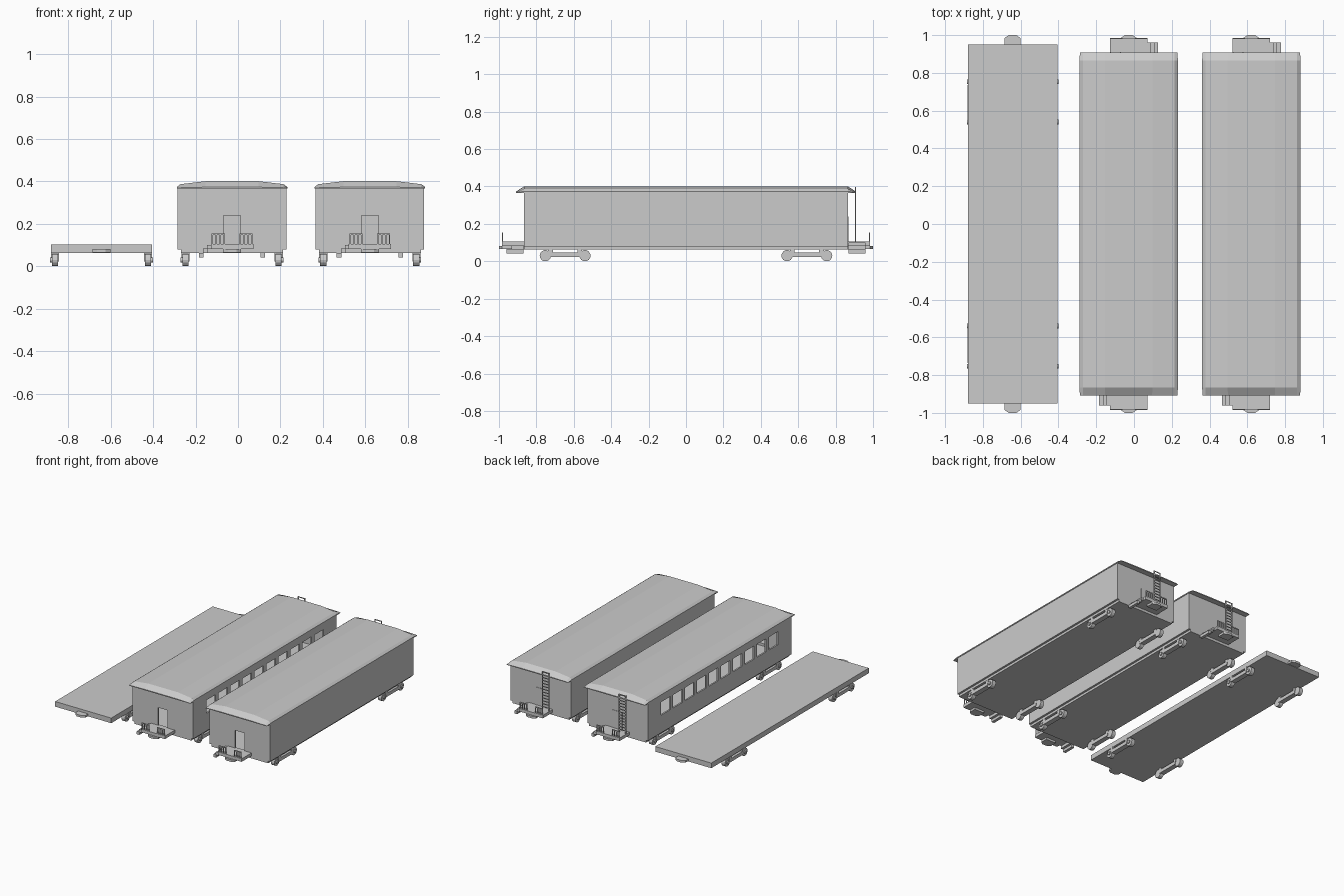
import bpy, bmesh, math
from mathutils import Matrix, Vector

if "Cube" in bpy.data.objects:
    bpy.data.objects.remove(bpy.data.objects["Cube"])


def finish(name, bm, cx):
    bmesh.ops.recalc_face_normals(bm, faces=bm.faces)
    me = bpy.data.meshes.new(name)
    bm.to_mesh(me)
    bm.free()
    ob = bpy.data.objects.new(name, me)
    ob.location.x = cx
    bpy.context.collection.objects.link(ob)
    return ob


def boxes(name, items, cx, turn=False):
    """One object from boxes (x0, x1, y0, y1, z0, z1); turn spins it half round z."""
    bm = bmesh.new()
    for x0, x1, y0, y1, z0, z1 in items:
        m = Matrix.Translation(((x0 + x1) / 2, (y0 + y1) / 2, (z0 + z1) / 2)) @ \
            Matrix.Diagonal((x1 - x0, y1 - y0, z1 - z0, 1))
        bmesh.ops.create_cube(bm, size=1, matrix=m)
    if turn:
        bm.transform(Matrix.Rotation(math.pi, 4, 'Z'))
    return finish(name, bm, cx)


def loft(name, rings, cx):
    """Skin through equal-length rings of points, capped at both ends."""
    bm = bmesh.new()
    vs = [[bm.verts.new(p) for p in r] for r in rings]
    n = len(vs[0])
    for a, b in zip(vs, vs[1:]):
        for i in range(n):
            j = (i + 1) % n
            bm.faces.new((a[i], a[j], b[j], b[i]))
    bm.faces.new(vs[0])
    bm.faces.new(vs[-1])
    return finish(name, bm, cx)


def truck(cx, side, end):
    """Wheel pair with side beam."""
    bm = bmesh.new()
    for y in (0.54, 0.752):
        for x, r, d in ((0.219, 0.03, 0.03), (0.238, 0.012, 0.008)):
            m = Matrix.Translation((side * x, end * y, 0.03)) @ Matrix.Rotation(math.pi / 2, 4, 'Y')
            bmesh.ops.create_cone(bm, cap_ends=True, segments=14, radius1=r, radius2=r, depth=d, matrix=m)
    finish("wheels", bm, cx)
    xs = sorted((side * 0.2, side * 0.239))
    ys = lambda a, b: sorted((end * a, end * b))
    boxes("truck_frame", [(*xs, *ys(0.56, 0.732), 0.022, 0.048),
                          (*xs, *ys(0.555, 0.58), 0.04, 0.066),
                          (*xs, *ys(0.712, 0.737), 0.04, 0.066)], cx)


def running_gear(cx, inner):
    for end in (-1, 1):
        for side in (-1, 1):
            truck(cx, side, end)
        # coupler plate with chamfered tip
        pts = [(-0.042, inner), (0.042, inner), (0.042, 0.985), (0.02, 1.0), (-0.02, 1.0), (-0.042, 0.985)]
        loft("coupler", [[(x, end * y, z) for x, y in pts] for z in (0.066, 0.082)], cx)


def end_platform(cx, turn):
    """Platform, side steps and railings at the front end (or turned to the back)."""
    boxes("platform", [(-0.1, 0.1, -0.985, -0.86, 0.082, 0.105)], cx, turn)
    boxes("steps", [(-0.118, -0.098, -0.96, -0.868, 0.083, 0.1),
                    (-0.137, -0.115, -0.96, -0.868, 0.062, 0.084),
                    (-0.156, -0.134, -0.96, -0.868, 0.042, 0.064)], cx, turn)
    rail = []
    for x0 in (-0.096, 0.034):
        rail.append((x0, x0 + 0.062, -0.985, -0.979, 0.148, 0.155))
        for i in range(4):
            x = x0 + i * 0.0185
            rail.append((x, x + 0.0065, -0.985, -0.979, 0.1, 0.15))
    boxes("railing", rail, cx, turn)


def coach(cx, windows):
    W, L, T, Z0, Z1 = 0.256, 0.866, 0.012, 0.08, 0.372
    boxes("floor", [(-0.24, 0.24, -L, L, 0.063, 0.084)], cx)
    boxes("floor_boards", [(-W + 0.002, W - 0.002, -L + 0.002, L - 0.002, 0.0805, 0.086)], cx)
    running_gear(cx, 0.93)
    # side walls, with window openings where wanted
    for s in (-1, 1):
        x0, x1 = sorted((s * W, s * (W - T)))
        if windows:
            wall = [(x0, x1, -L, L, Z0, 0.215), (x0, x1, -L, L, 0.315, Z1)]
            edge = -L
            for i in range(10):
                c = -0.65 + i * 1.3 / 9
                wall.append((x0, x1, edge, c - 0.055, 0.215, 0.315))
                edge = c + 0.055
            wall.append((x0, x1, edge, L, 0.215, 0.315))
        else:
            wall = [(x0, x1, -L, L, Z0, Z1)]
        boxes("side_wall", wall, cx)
    # end walls: open doorway in front, door panel at the back
    w = W - T
    boxes("front_wall", [(-w, -0.04, -L, -L + T, Z0, Z1), (0.04, w, -L, -L + T, Z0, Z1),
                         (-0.04, 0.04, -L, -L + T, 0.24, Z1), (-0.04, 0.04, -L, -L + T, Z0, 0.105)], cx)
    boxes("back_wall", [(-w, w, L - T, L, Z0, Z1)], cx)
    boxes("back_door", [(-0.04, 0.04, L - 0.002, L + 0.003, 0.105, 0.24)], cx)
    # arched roof with ends sloping down
    arch = [(0.26, 0.366), (0.26, 0.374), (0.243, 0.387), (0.125, 0.401)]
    arch += [(-x, z) for x, z in reversed(arch)]
    low = [(x * 0.995, 0.366 + (z - 0.366) * 0.2) for x, z in arch]
    loft("roof", [[(x, y, z) for x, z in sec] for y, sec in
                  ((-0.908, low), (-0.865, arch), (0.865, arch), (0.908, low))], cx)
    for turn in (False, True):
        end_platform(cx, turn)
    # roof ladder at the back
    lad = [(-0.1, -0.094, 0.904, 0.91, 0.103, 0.398), (-0.046, -0.04, 0.904, 0.91, 0.103, 0.398)]
    lad += [(-0.1, -0.04, 0.905, 0.909, z, z + 0.006) for z in [0.125 + 0.0222 * i for i in range(13)]]
    boxes("ladder", lad, cx)


# flat wagon
boxes("flat_deck", [(-0.237, 0.237, -0.951, 0.951, 0.063, 0.102)], -0.643)
running_gear(-0.643, 0.92)
# windowed coach and closed coach
coach(-0.028, True)
coach(0.621, False)
